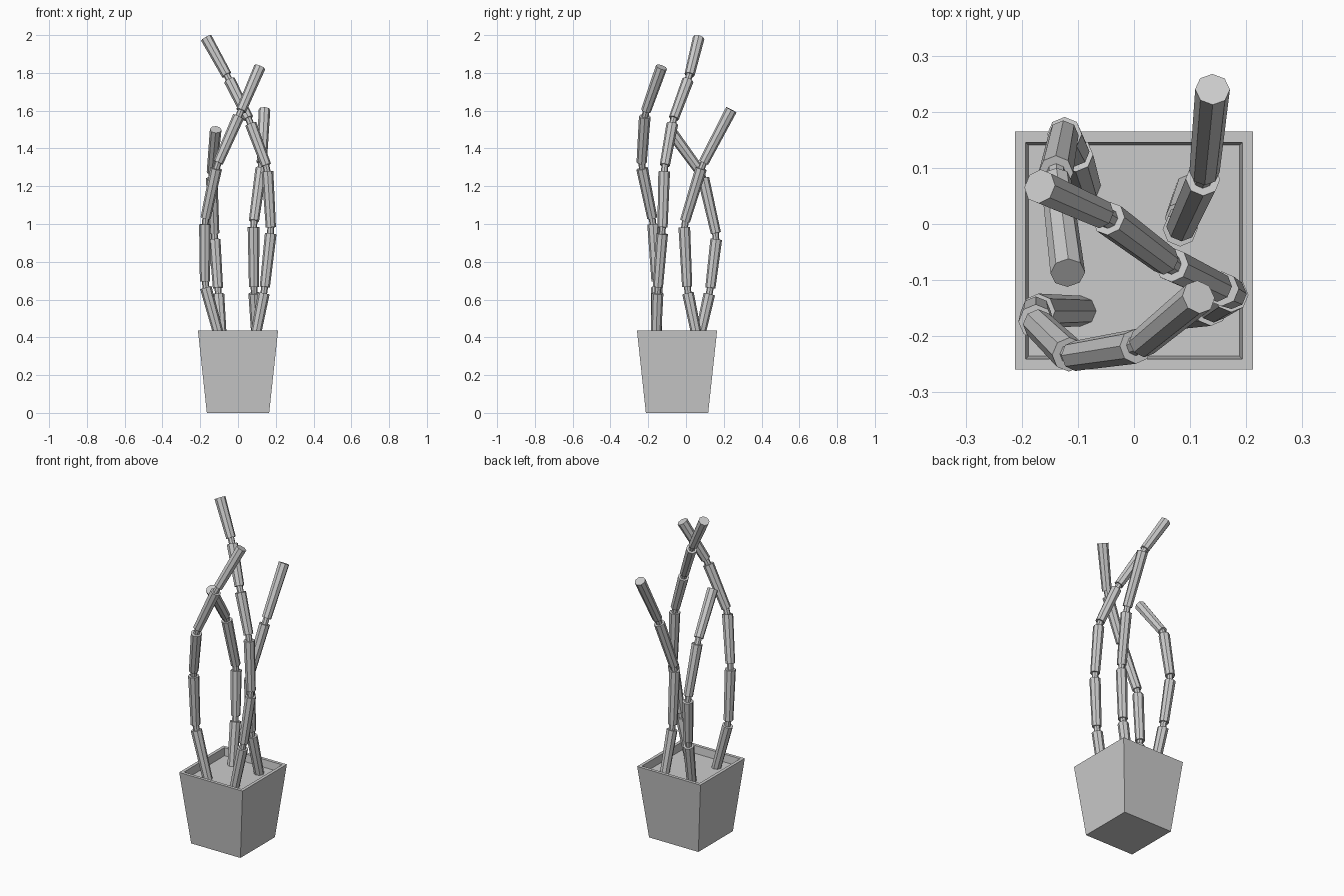
import bpy, bmesh
from mathutils import Vector

cube = bpy.data.objects.get("Cube")
if cube:
    bpy.data.objects.remove(cube, do_unlink=True)

grey = bpy.data.materials.new("plain_grey")
grey.use_nodes = True
grey.diffuse_color = (0.6, 0.6, 0.6, 1)
grey.node_tree.nodes["Principled BSDF"].inputs["Base Color"].default_value = (0.6, 0.6, 0.6, 1)


def finish(bm, name):
    bmesh.ops.recalc_face_normals(bm, faces=bm.faces)
    mesh = bpy.data.meshes.new(name)
    bm.to_mesh(mesh)
    bm.free()
    mesh.materials.append(grey)
    obj = bpy.data.objects.new(name, mesh)
    bpy.context.collection.objects.link(obj)
    return obj


def add_rod(bm, start, end, r_start, r_end):
    """Eight-sided tapered rod between two points."""
    axis = end - start
    rod = bmesh.ops.create_cone(bm, cap_ends=True, segments=8, radius1=r_start,
                                radius2=r_end, depth=axis.length)
    turn = Vector((0, 0, 1)).rotation_difference(axis).to_matrix()
    bmesh.ops.rotate(bm, verts=rod["verts"], matrix=turn)
    bmesh.ops.translate(bm, verts=rod["verts"], vec=(start + end) / 2)


# Tapered square pot with a recessed soil face: (half width, height) rings
POT_Y = -0.0475
bm = bmesh.new()
rings = []
for half, z in ((0.165, 0), (0.212, 0.435), (0.193, 0.435), (0.188, 0.39)):
    rings.append([bm.verts.new((sx * half, POT_Y + sy * half, z))
                  for sx, sy in ((-1, -1), (1, -1), (1, 1), (-1, 1))])
for low, high in zip(rings, rings[1:]):
    for i in range(4):
        j = (i + 1) % 4
        bm.faces.new((low[i], low[j], high[j], high[i]))
bm.faces.new(rings[0])
bm.faces.new(rings[-1])
finish(bm, "pot")

# Stalk joints from soil to tip
stalks = {
    "front_right_stalk": [(-.09, -.155, .37), (-.175, -.155, .68), (-.175, -.175, 1.015),
                          (-.112, -.236, 1.31), (.01, -.217, 1.585), (.115, -.13, 1.83)],
    "front_left_stalk": [(.085, -.16, .37), (.14, -.15, .65), (.175, -.125, .965),
                         (.155, -.115, 1.295), (.062, -.07, 1.545), (-.052, .015, 1.775),
                         (-.168, .067, 1.985)],
    "back_left_stalk": [(.1, .065, .37), (.085, .007, .65), (.082, -.01, 1.0),
                        (.125, .085, 1.31), (.14, .24, 1.605)],
    "back_right_stalk": [(-.085, .065, .37), (-.105, .127, .645), (-.125, .162, .935),
                         (-.14, .088, 1.26), (-.118, -.087, 1.5)],
}

# Each stalk is a chain of sections that widen upward, linked by thin nodes
GAP = 0.017
for name, joints in stalks.items():
    points = [Vector(p) for p in joints]
    bm = bmesh.new()
    tail = None
    for i, (a, b) in enumerate(zip(points, points[1:])):
        way = (b - a).normalized()
        start = a + way * GAP if i else a
        end = b - way * GAP if i < len(points) - 2 else b
        add_rod(bm, start, end, 0.027, 0.031)
        if tail is not None:
            add_rod(bm, tail, start + way * 0.01, 0.018, 0.018)
        tail = end - way * 0.01
    finish(bm, name)
